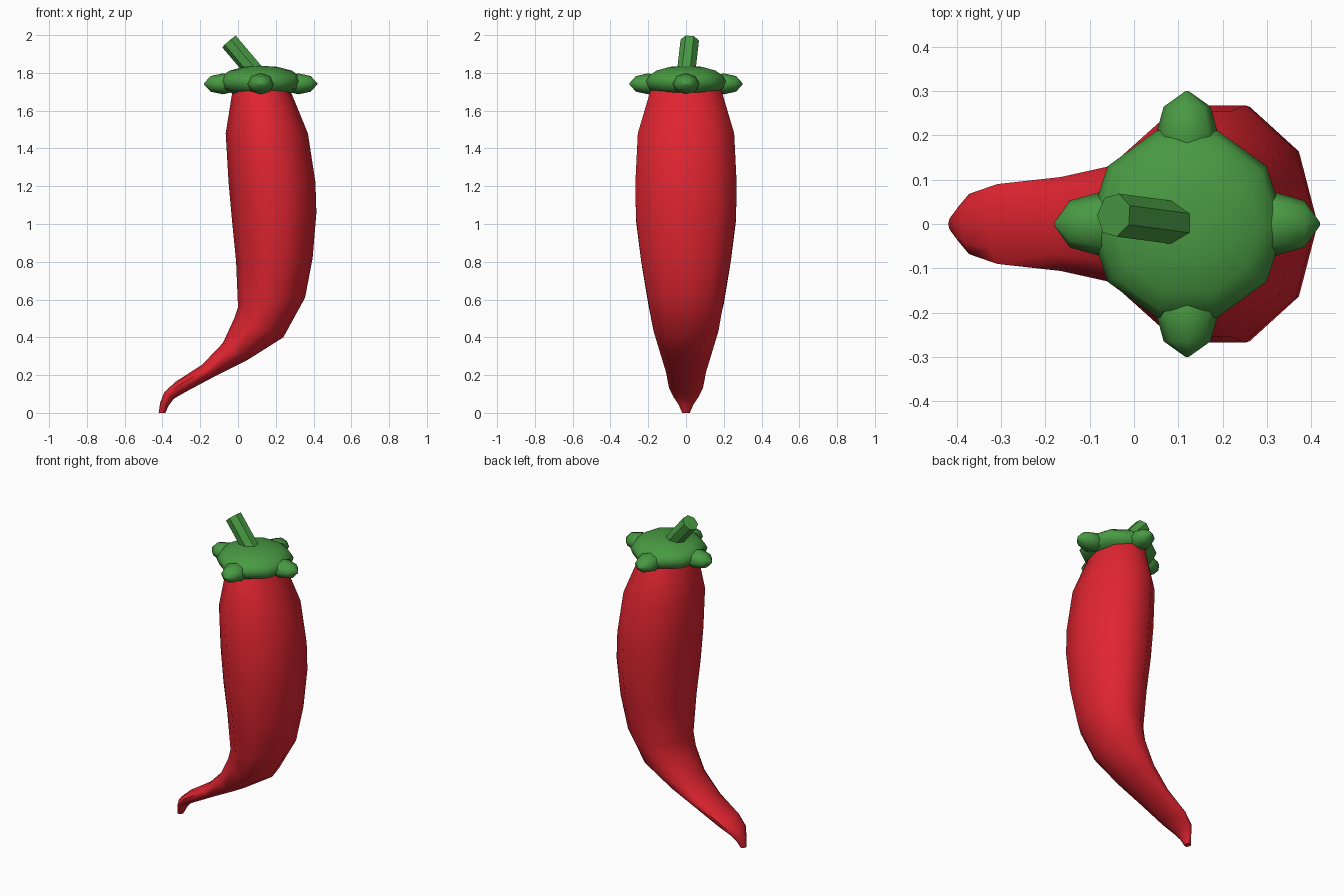
import bpy, bmesh, math
from mathutils import Vector

cube = bpy.data.objects.get("Cube")
if cube:
    bpy.data.objects.remove(cube, do_unlink=True)


def make_material(name, color):
    m = bpy.data.materials.new(name)
    m.use_nodes = True
    m.diffuse_color = color
    m.node_tree.nodes["Principled BSDF"].inputs["Base Color"].default_value = color
    return m


RED = make_material("pepper red", (0.75, 0.018, 0.03, 1))
GREEN = make_material("stalk green", (0.065, 0.32, 0.055, 1))


def loft(name, rings, mat, smooth=True):
    """Skin a list of vertex rings, close both ends and shade."""
    bm = bmesh.new()
    loops = [[bm.verts.new(p) for p in ring] for ring in rings]
    n = len(loops[0])
    for a, b in zip(loops, loops[1:]):
        for i in range(n):
            j = (i + 1) % n
            bm.faces.new((a[i], a[j], b[j], b[i]))
    bm.faces.new(loops[0])
    bm.faces.new(loops[-1])
    bmesh.ops.recalc_face_normals(bm, faces=bm.faces)
    mesh = bpy.data.meshes.new(name)
    bm.to_mesh(mesh)
    bm.free()
    mesh.materials.append(mat)
    obj = bpy.data.objects.new(name, mesh)
    bpy.context.collection.objects.link(obj)
    bpy.ops.object.select_all(action='DESELECT')
    obj.select_set(True)
    bpy.context.view_layer.objects.active = obj
    if smooth:
        bpy.ops.object.shade_smooth_by_angle(angle=math.radians(60))
    return obj


def ring(center, u, v, sides):
    """Elliptical ring spanned by the half axes u and v."""
    steps = [math.tau * i / sides for i in range(sides)]
    return [center + u * math.cos(t) + v * math.sin(t) for t in steps]


# Pepper body: each section is left x, left z, right x, right z, half depth
SECTIONS = [
    (0.00, 1.78, 0.25, 1.78, 0.14), (-0.03, 1.70, 0.28, 1.70, 0.19),
    (-0.065, 1.48, 0.37, 1.48, 0.255), (-0.05, 1.22, 0.41, 1.22, 0.268),
    (-0.03, 1.00, 0.415, 1.06, 0.265), (-0.01, 0.80, 0.395, 0.82, 0.238),
    (0.0, 0.56, 0.355, 0.61, 0.20), (-0.02, 0.50, 0.24, 0.40, 0.172),
    (-0.08, 0.37, 0.05, 0.28, 0.135), (-0.19, 0.255, -0.12, 0.195, 0.106),
    (-0.33, 0.165, -0.27, 0.115, 0.09), (-0.39, 0.11, -0.34, 0.075, 0.068),
    (-0.412, 0.055, -0.366, 0.04, 0.04), (-0.42, 0.0, -0.385, 0.0, 0.02),
]
body_rings = []
for xl, zl, xr, zr, depth in SECTIONS:
    left, right = Vector((xl, 0, zl)), Vector((xr, 0, zr))
    side = Vector((0, depth / math.sin(math.radians(72)), 0))
    body_rings.append(ring((left + right) / 2, (right - left) / 2, side, 10))
loft("pepper_body", body_rings, RED)

# Domed green cap
CAP = [(0.03, 1.836), (0.09, 1.832), (0.165, 1.812), (0.205, 1.785),
       (0.222, 1.755), (0.205, 1.715), (0.15, 1.69)]
loft("cap", [ring(Vector((0.12, 0, z)), Vector((r, 0, 0)), Vector((0, r, 0)), 10)
             for r, z in CAP], GREEN)

# Four pointed leaf lobes around the cap
LOBE = [(0.10, 0.004), (0.13, 0.05), (0.20, 0.071), (0.265, 0.053), (0.30, 0.004)]
for k, name in enumerate(("left", "back", "right", "front")):
    a = k * math.pi / 2
    out = Vector((math.cos(a), math.sin(a), 0))
    across = Vector((-out.y, out.x, 0))
    base = Vector((0.12, 0, 1.742))
    loft("leaf_lobe_" + name,
         [ring(base + out * d, across * r, Vector((0, 0, r * 0.78)), 8)
          for d, r in LOBE], GREEN)

# Faceted leaning stem
start, end = Vector((0.105, 0, 1.79)), Vector((-0.045, 0.02, 1.967))
axis = (end - start).normalized()
u = axis.cross(Vector((0, 1, 0))).normalized()
v = axis.cross(u)
loft("stem", [ring(p, u * 0.05, v * 0.05, 7) for p in (start, end)], GREEN, False)
